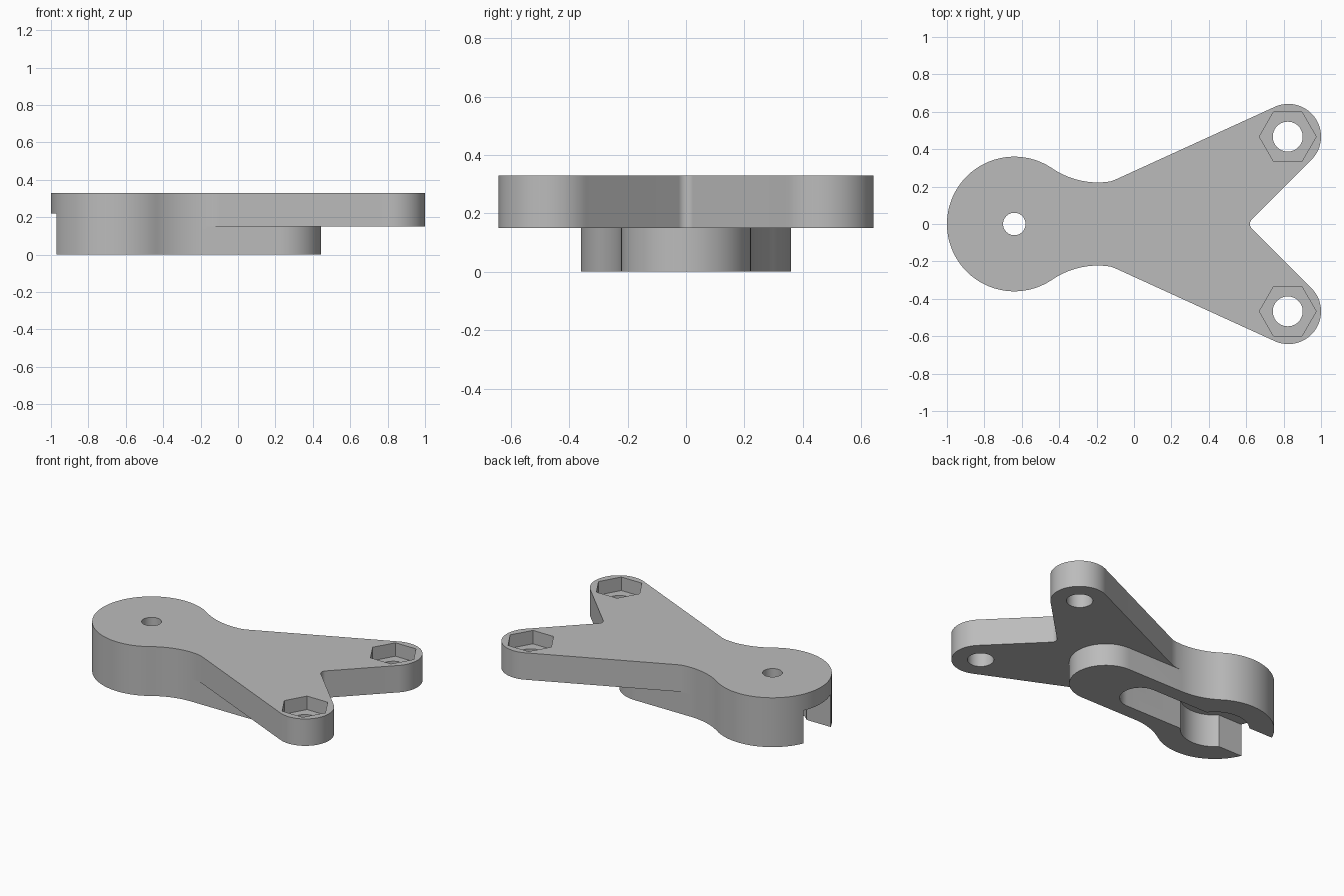
import bpy, bmesh
from math import cos, sin, pi, radians, sqrt, atan2

old = bpy.data.objects.get("Cube")
if old:
    bpy.data.objects.remove(old, do_unlink=True)

grey = bpy.data.materials.new("plain grey")
grey.use_nodes = True
GREY = (0.5, 0.5, 0.5, 1)
grey.diffuse_color = GREY
grey.node_tree.nodes["Principled BSDF"].inputs["Base Color"].default_value = GREY

TOP, STEP, SLOT = 0.33, 0.15, 0.22     # key heights
HUB, HUB_R = -0.64, 0.36               # hub centre x and radius
TIP_X, TIP_Y, TIP_R = 0.825, 0.467, 0.175
WAIST_X, WAIST_Y = -0.19, 0.222


def arc(cx, cy, r, a0, a1, n):
    """Points on an arc, angles in degrees."""
    return [(cx + r * cos(radians(a0 + (a1 - a0) * i / n)),
             cy + r * sin(radians(a0 + (a1 - a0) * i / n))) for i in range(n + 1)]


def circle(cx, cy, r, n=48):
    return arc(cx, cy, r, 0, 360, n)[:-1]


def mirrored(half):
    """Close a half outline that runs from -x to +x on the axis."""
    return half + [(x, -y) for x, y in reversed(half) if abs(y) > 1e-5]


def prism(name, outline, z0, z1):
    bm = bmesh.new()
    face = bm.faces.new([bm.verts.new((x, y, z0)) for x, y in outline])
    ext = bmesh.ops.extrude_face_region(bm, geom=[face])
    top = [v for v in ext["geom"] if isinstance(v, bmesh.types.BMVert)]
    bmesh.ops.translate(bm, verts=top, vec=(0, 0, z1 - z0))
    bmesh.ops.recalc_face_normals(bm, faces=bm.faces)
    mesh = bpy.data.meshes.new(name)
    bm.to_mesh(mesh)
    bm.free()
    mesh.materials.append(grey)
    obj = bpy.data.objects.new(name, mesh)
    bpy.context.collection.objects.link(obj)
    return obj


def combine(target, tool, operation):
    mod = target.modifiers.new("combine", 'BOOLEAN')
    mod.operation, mod.object, mod.solver = operation, tool, 'EXACT'
    bpy.context.view_layer.objects.active = target
    bpy.ops.object.modifier_apply(modifier=mod.name)
    bpy.data.objects.remove(tool, do_unlink=True)


# Hub flowing into the waist through a tangent concave fillet
d = WAIST_X - HUB
R = (d * d + WAIST_Y ** 2 - HUB_R ** 2) / (2 * (HUB_R - WAIST_Y))
join = math_angle = atan2(WAIST_Y + R, d) * 180 / pi
hub_half = arc(HUB, 0, HUB_R, 180, join, 40)
hub_half += arc(WAIST_X, WAIST_Y + R, R, 180 + join, 270, 16)[1:]

# Forked plate: straight arms, round tips, filleted crotch
fork_half = hub_half + [(-0.15, 0.224), (-0.125, 0.228), (-0.10, 0.237)]
fork_half += arc(TIP_X, TIP_Y, TIP_R, 114.6, -45, 40)
crotch = TIP_X - TIP_Y + TIP_R * sqrt(2)
f = 0.035
fork_half += arc(crotch + f * sqrt(2), 0, f, 135, 180, 6)
body = prism("forked_bracket", mirrored(fork_half), STEP, TOP)

# Lower tongue with a round end, under the hub and waist
tongue_half = hub_half + arc(0.445 - WAIST_Y, 0, WAIST_Y, 90, 0, 24)
combine(body, prism("lower_tongue", mirrored(tongue_half), 0, STEP), 'UNION')

# Underside recess: long slot, round pocket, open mouth at the hub end
W = 0.125
slot = arc(-0.05, 0, W, -90, 90, 24) + [(HUB, W), (HUB, -W)]
mouth = [(-1.2, -0.144), (HUB, -0.144), (HUB, 0.144), (-1.2, 0.144)]
for name, outline in (("slot", slot), ("pocket", circle(HUB, 0, 0.21, 64)), ("mouth", mouth)):
    combine(body, prism(name + "_cutter", outline, -0.1, SLOT), 'DIFFERENCE')

# Pivot hole, tip bolt holes and hexagonal nut recesses
combine(body, prism("pivot_cutter", circle(HUB, 0, 0.06), -0.1, 0.5), 'DIFFERENCE')
for s in (-1, 1):
    combine(body, prism("bolt_cutter", circle(TIP_X - 0.003, s * TIP_Y, 0.08), -0.1, 0.5), 'DIFFERENCE')
    combine(body, prism("nut_cutter", circle(TIP_X - 0.003, s * TIP_Y, 0.152, 6), TOP - 0.09, 0.5), 'DIFFERENCE')

bpy.ops.object.select_all(action='DESELECT')
body.select_set(True)
bpy.context.view_layer.objects.active = body
bpy.ops.object.shade_smooth_by_angle(angle=radians(30))
